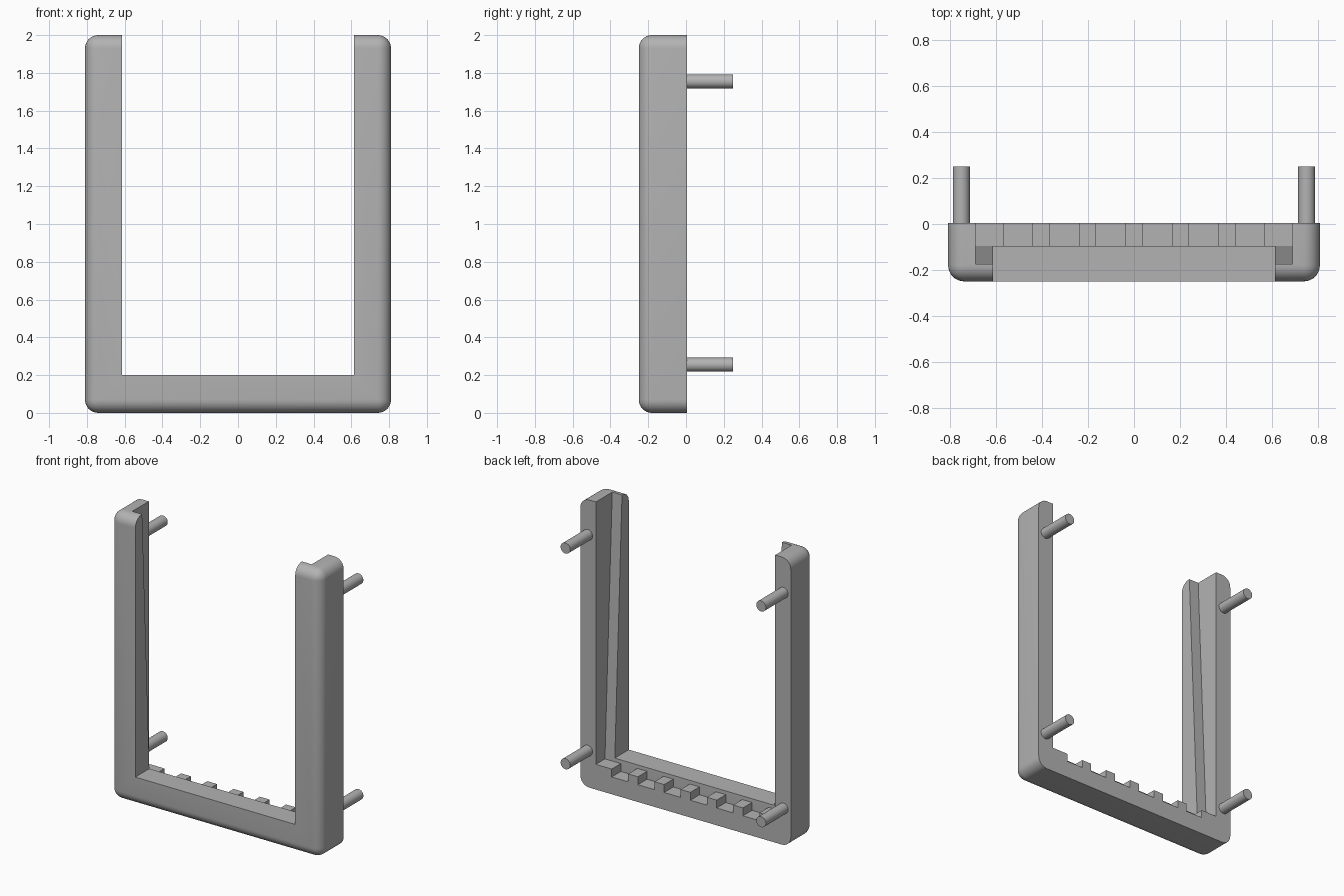
import bpy, bmesh, math

if "Cube" in bpy.data.objects:
    bpy.data.objects.remove(bpy.data.objects["Cube"], do_unlink=True)

GREY = (0.45, 0.45, 0.45, 1)
grey = bpy.data.materials.new("plain grey")
grey.use_nodes = True
grey.diffuse_color = GREY
grey.node_tree.nodes["Principled BSDF"].inputs["Base Color"].default_value = GREY

BACK = 0.005      # rear plane of the frame
HALF = 0.81       # half width of the frame
FLOOR = 0.175     # ledge inside the rear recess


def add_object(name, bm):
    bmesh.ops.recalc_face_normals(bm, faces=bm.faces[:])
    mesh = bpy.data.meshes.new(name)
    bm.to_mesh(mesh)
    bm.free()
    mesh.materials.append(grey)
    obj = bpy.data.objects.new(name, mesh)
    bpy.context.collection.objects.link(obj)
    return obj


def prism(x0, x1, profile):
    """Extrude a (y, z) profile from x0 to x1."""
    bm = bmesh.new()
    face = bm.faces.new([bm.verts.new((x0, y, z)) for y, z in profile])
    ext = bmesh.ops.extrude_face_region(bm, geom=[face])["geom"]
    moved = [v for v in ext if isinstance(v, bmesh.types.BMVert)]
    bmesh.ops.translate(bm, verts=moved, vec=(x1 - x0, 0, 0))
    return bm


def box(x0, x1, y0, y1, z0, z1):
    return prism(x0, x1, [(y0, z0), (y1, z0), (y1, z1), (y0, z1)])


def activate(obj):
    bpy.ops.object.select_all(action='DESELECT')
    obj.select_set(True)
    bpy.context.view_layer.objects.active = obj


def cut(target, bm):
    cutter = add_object("cutter", bm)
    cutter.hide_render = True
    mod = target.modifiers.new("cut", 'BOOLEAN')
    mod.operation = 'DIFFERENCE'
    mod.solver = 'EXACT'
    mod.object = cutter
    activate(target)
    bpy.ops.object.modifier_apply(modifier=mod.name)
    bpy.data.objects.remove(cutter, do_unlink=True)


# Frame block: every edge rounded except around the flat back
bm = box(-HALF, HALF, -0.25, BACK, 0, 2)
round_edges = [e for e in bm.edges if any(v.co.y < 0 for v in e.verts)]
bmesh.ops.bevel(bm, geom=round_edges, offset=0.07, segments=8, profile=0.5,
                affect='EDGES', clamp_overlap=True)
frame = add_object("frame", bm)

# Open centre, running out through the top
cut(frame, box(-0.615, 0.615, -1, 1, 0.2, 3))

# Rear recess with a slanted front wall
cut(frame, prism(-0.69, 0.69, [(1, FLOOR), (-0.095, FLOOR), (-0.1794, 2.1), (1, 2.1)]))

# Notches along the bottom ledge
for i in range(6):
    x = (i - 2.5) * 0.202
    cut(frame, box(x - 0.0635, x + 0.0635, -0.095, 1, 0.12, FLOOR + 0.01))

activate(frame)
bpy.ops.object.shade_smooth_by_angle(angle=math.radians(30))

# Mounting pegs on the back
for side, x in (("right", -0.7525), ("left", 0.7525)):
    for level, z in (("lower", 0.255), ("upper", 1.755)):
        bpy.ops.mesh.primitive_cylinder_add(
            vertices=32, radius=0.037, depth=0.25 - BACK,
            location=(x, (0.25 + BACK) / 2, z), rotation=(math.pi / 2, 0, 0))
        peg = bpy.context.object
        peg.name = f"{level}_{side}_peg"
        peg.data.materials.append(grey)
        bpy.ops.object.shade_smooth_by_angle(angle=math.radians(30))
